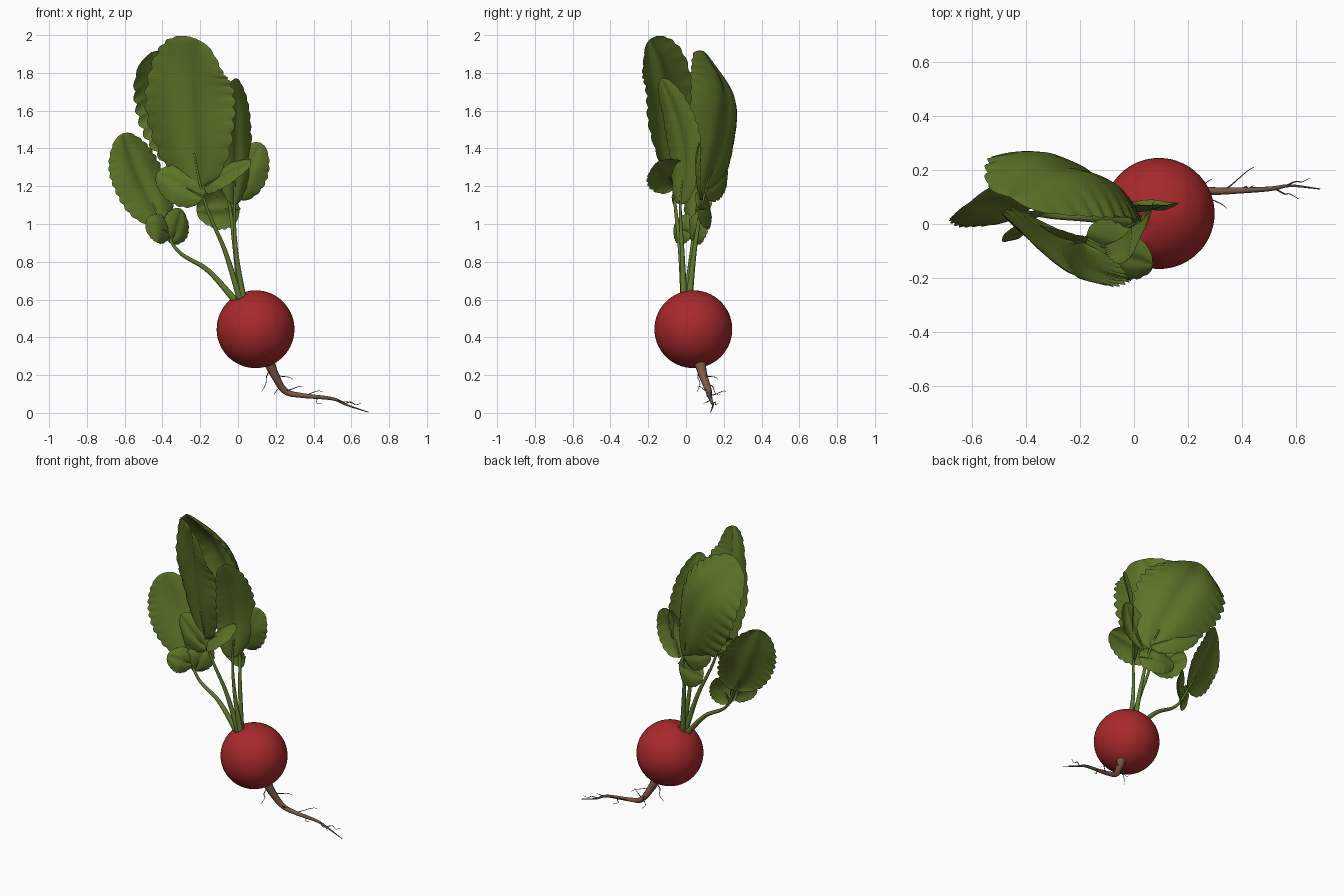
import bpy, bmesh, math, random
from mathutils import Vector

random.seed(4)
cube = bpy.data.objects.get("Cube")
if cube:
    bpy.data.objects.remove(cube, do_unlink=True)


def material(name, rgb):
    m = bpy.data.materials.new(name)
    m.use_nodes = True
    m.diffuse_color = (*rgb, 1)
    bsdf = next(n for n in m.node_tree.nodes if n.type == 'BSDF_PRINCIPLED')
    bsdf.inputs["Base Color"].default_value = (*rgb, 1)
    bsdf.inputs["Roughness"].default_value = 0.7
    return m


RED = material("radish red", (0.39, 0.022, 0.024))
GREEN = material("leaf green", (0.108, 0.175, 0.021))
STALK = material("stalk green", (0.115, 0.19, 0.03))
BROWN = material("root brown", (0.215, 0.098, 0.06))
FIBRE = material("fibre grey brown", (0.13, 0.10, 0.07))


def add_mesh(name, bm, mat):
    me = bpy.data.meshes.new(name)
    bm.to_mesh(me)
    bm.free()
    me.materials.append(mat)
    for p in me.polygons:
        p.use_smooth = True
    ob = bpy.data.objects.new(name, me)
    bpy.context.collection.objects.link(ob)
    return ob


def sample(points, t):
    """Smooth path through the points, t from 0 to 1."""
    p = [Vector(q) for q in points]
    p = [p[0] * 2 - p[1]] + p + [p[-1] * 2 - p[-2]]
    n = len(points) - 1
    i = min(int(t * n), n - 1)
    u = t * n - i
    a, b, c, d = p[i:i + 4]
    return 0.5 * (2 * b + (c - a) * u + (2 * a - 5 * b + 4 * c - d) * u ** 2
                  + (3 * b - a - 3 * c + d) * u ** 3)


def tube(name, points, r0, r1, mat, steps=24, sides=10, end=1.0, power=0.7):
    """Tapered tube swept along the first part of a smooth path."""
    bm = bmesh.new()
    rings = []
    for i in range(steps + 1):
        t = end * i / steps
        c = sample(points, t)
        tan = (sample(points, min(t + .01, 1)) - sample(points, max(t - .01, 0))).normalized()
        u = tan.cross(Vector((0.3, 1, 0.1))).normalized()
        v = tan.cross(u)
        r = r0 + (r1 - r0) * (i / steps) ** power
        rings.append([bm.verts.new(c + r * (u * math.cos(k * math.tau / sides)
                      + v * math.sin(k * math.tau / sides))) for k in range(sides)])
    for a, b in zip(rings, rings[1:]):
        for k in range(sides):
            j = (k + 1) % sides
            bm.faces.new((a[k], a[j], b[j], b[k]))
    bm.faces.new(rings[0][::-1])
    bm.faces.new(rings[-1])
    bmesh.ops.recalc_face_normals(bm, faces=bm.faces)
    return add_mesh(name, bm, mat)


def blade(name, points, start, normal, half, cup=0.1, teeth=10, peak=0.8):
    """Scalloped leaf surface spread either side of a midrib path."""
    bm = bmesh.new()
    n = Vector(normal).normalized()
    rows, cols = teeth * 6, 8
    grid = []
    for i in range(rows + 1):
        q = i / rows
        t = start + (1 - start) * q
        c = sample(points, t)
        tan = (sample(points, min(t + .02, 1)) - sample(points, max(t - .02, 0))).normalized()
        side = n.cross(tan).normalized()
        up = tan.cross(side)
        w = half * max(math.sin(math.pi * q ** peak), 0) ** 0.5
        row = []
        for k in range(-cols, cols + 1):
            s = k / cols
            notch = 1 - abs(math.sin(math.pi * (q * teeth + (0.4 if s > 0 else 0))))
            tooth = 1 - 0.08 * abs(s) ** 3 * notch
            ripple = 0.025 * half * math.sin(q * 13 + 2 * s) * abs(s)
            rib = 0.1 * half * min(abs(s) * 3, 1)
            lift = rib - cup * half * s * s + ripple
            row.append(bm.verts.new(c + side * w * s * tooth + up * lift * (w / half)
                                    + tan * 0.05 * w * abs(s)))
        grid.append(row)
    for a, b in zip(grid, grid[1:]):
        for k in range(2 * cols):
            bm.faces.new((a[k], a[k + 1], b[k + 1], b[k]))
    bmesh.ops.remove_doubles(bm, verts=bm.verts, dist=0.0002)
    return add_mesh(name, bm, GREEN)


# Round bulb with a dimple where the stalks grow
centre = Vector((0.093, 0.039, 0.443))
crown = Vector((-0.42, -0.2, 0.88)).normalized()
bm = bmesh.new()
bmesh.ops.create_uvsphere(bm, u_segments=48, v_segments=32, radius=0.206)
bm.transform(Vector((0, 0, 1)).rotation_difference(crown).to_matrix().to_4x4())
for v in bm.verts:
    angle = v.co.angle(crown)
    v.co -= crown * 0.03 * math.exp(-(angle / 0.16) ** 2)
    v.co += centre
add_mesh("bulb", bm, RED)

# Tap root with a greyer tip, and fine side fibres
root = [(0.16, 0.07, 0.28), (0.195, 0.09, 0.2), (0.25, 0.12, 0.115), (0.34, 0.122, 0.092),
        (0.5, 0.13, 0.075), (0.58, 0.142, 0.04), (0.69, 0.13, 0.004)]
tap = tube("tap_root", root, 0.036, 0.002, BROWN, 40, power=0.55)
tap.data.materials.append(FIBRE)
for p in tap.data.polygons:
    p.material_index = int(p.center.x > 0.42)
fibres = [(0.08, (-0.05, -0.02, -0.13)), (0.15, (0.1, 0.08, -0.03)), (0.25, (-0.02, 0.08, -0.06)),
          (0.32, (0.1, -0.06, 0.02)), (0.48, (0.12, 0.09, 0.02)), (0.55, (0.06, 0.02, -0.04)),
          (0.7, (0.09, -0.04, -0.02)), (0.8, (0.09, 0.03, 0.005))]
for i, (t, d) in enumerate(fibres):
    p, d = sample(root, t), Vector(d)
    bend = Vector([random.uniform(-0.012, 0.012) for _ in range(3)])
    tube(f"root_fibre_{i + 1}", [p, p + d * 0.35 + bend, p + d * 0.7 - bend, p + d],
         0.004, 0.001, FIBRE, 12, 5)

# Leaves: midrib path, blade start along it, facing, half width, cup, peak
leaves = {
    "front_leaf": ([(0.015, -0.01, 0.59), (-0.07, -0.03, 0.86), (-0.18, -0.06, 1.13),
                    (-0.245, -0.08, 1.48), (-0.26, -0.115, 1.78), (-0.22, -0.19, 1.98)],
                   0.44, (-0.48, -0.87, 0), 0.275, 0.15, 0.85),
    "back_leaf": ([(0.015, 0.015, 0.59), (-0.02, 0.05, 0.9), (-0.06, 0.1, 1.17),
                   (-0.16, 0.185, 1.44), (-0.3, 0.205, 1.7), (-0.46, 0.1, 1.91)],
                  0.38, (0.33, 0.92, 0.25), 0.285, 0.38, 1.05),
    "side_leaf": ([(-0.01, 0.005, 0.59), (-0.16, 0.02, 0.755), (-0.32, 0.03, 0.86),
                   (-0.42, 0.05, 1.04), (-0.53, 0.08, 1.27), (-0.61, 0.08, 1.48)],
                  0.56, (0.55, -0.83, 0.15), 0.175, 0.2, 0.85),
    "inner_leaf": ([(0.03, -0.01, 0.59), (-0.01, -0.02, 0.85), (-0.02, -0.03, 1.1),
                    (-0.01, -0.01, 1.35), (-0.01, -0.05, 1.57), (-0.02, -0.13, 1.77)],
                   0.4, (0.66, -0.72, 0.15), 0.13, 0.2, 0.85),
}
for name, (path, start, facing, half, cup, peak) in leaves.items():
    tube(name + "_stalk", path, 0.02, 0.005, STALK, 30, end=start + 0.1)
    blade(name + "_blade", path, start, facing, half, cup, 12, peak)

# Small lobes lower on the stalks: base, tip, facing, half width
lobes = [
    ((-0.18, -0.07, 1.14), (-0.43, 0.0, 1.27), (-0.4, -0.85, 0.3), 0.11),
    ((-0.18, -0.05, 1.19), (0.07, -0.15, 1.33), (-0.3, -0.45, 0.8), 0.12),
    ((-0.01, 0.08, 1.13), (0.12, 0.07, 1.43), (0.1, -1.0, 0.1), 0.11),
    ((0.01, 0.06, 1.08), (-0.22, 0.13, 1.07), (0.2, 0.95, 0.2), 0.11),
    ((-0.05, 0.1, 1.17), (-0.34, 0.22, 1.29), (0.2, 0.95, 0.2), 0.1),
    ((-0.36, 0.035, 0.95), (-0.49, -0.06, 1.0), (0.4, -0.8, 0.3), 0.085),
    ((-0.36, 0.035, 0.9), (-0.3, 0.11, 1.08), (0.6, -0.8, 0.1), 0.09),
]
for i, (a, b, facing, half) in enumerate(lobes):
    a, b = Vector(a), Vector(b)
    mid = (a + b) / 2 + Vector(facing) * 0.02
    tube(f"lobe_rib_{i + 1}", [a, mid, b], 0.007, 0.003, STALK, 10, 6, end=0.35)
    blade(f"lobe_{i + 1}", [a, mid, b], 0.0, facing, half, 0.25, 7)
